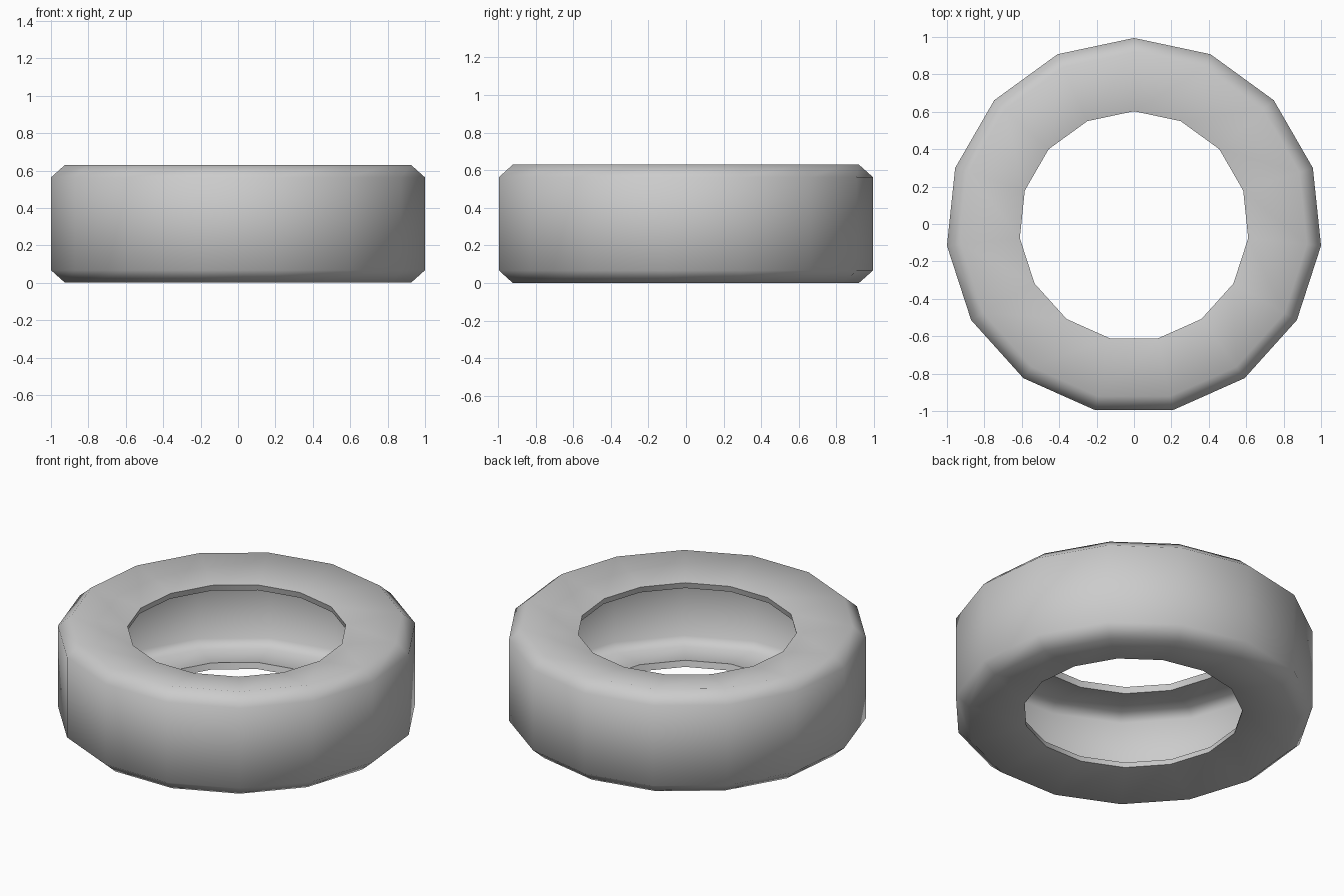
import bpy, bmesh, math

if "Cube" in bpy.data.objects:
    bpy.data.objects.remove(bpy.data.objects["Cube"])

SIDES = 15
HEIGHT = 0.63
SHIFT_Y = -0.011  # centres the odd-sided ring on y

# Lower half of the cross-section as (radius, z): outer skin and inner skin
outer = [(0.614, 0.055), (0.93, 0.0), (1.0055, 0.067)]
inner = [(0.623, 0.092), (0.917, 0.041), (0.967, 0.085)]


def mirrored(half):
    return half + [(r, HEIGHT - z) for r, z in reversed(half)]


# Closed hollow-tyre profile, open towards the hub
profile = mirrored(outer) + mirrored(inner)[::-1]

# Lathe the profile around z
bm = bmesh.new()
rings = []
for i in range(SIDES):
    a = math.pi / 2 + 2 * math.pi * i / SIDES
    rings.append([bm.verts.new((r * math.cos(a), r * math.sin(a) + SHIFT_Y, z))
                  for r, z in profile])
n = len(profile)
for i in range(SIDES):
    a, b = rings[i], rings[(i + 1) % SIDES]
    for j in range(n):
        k = (j + 1) % n
        bm.faces.new((a[j], b[j], b[k], a[k]))
bmesh.ops.recalc_face_normals(bm, faces=bm.faces)

mesh = bpy.data.meshes.new("tyre")
bm.to_mesh(mesh)
bm.free()
tyre = bpy.data.objects.new("tyre", mesh)
bpy.context.collection.objects.link(tyre)

# Smooth tread and sidewalls, crisp hub lips
bpy.context.view_layer.objects.active = tyre
tyre.select_set(True)
bpy.ops.object.shade_smooth_by_angle(angle=math.radians(62))
